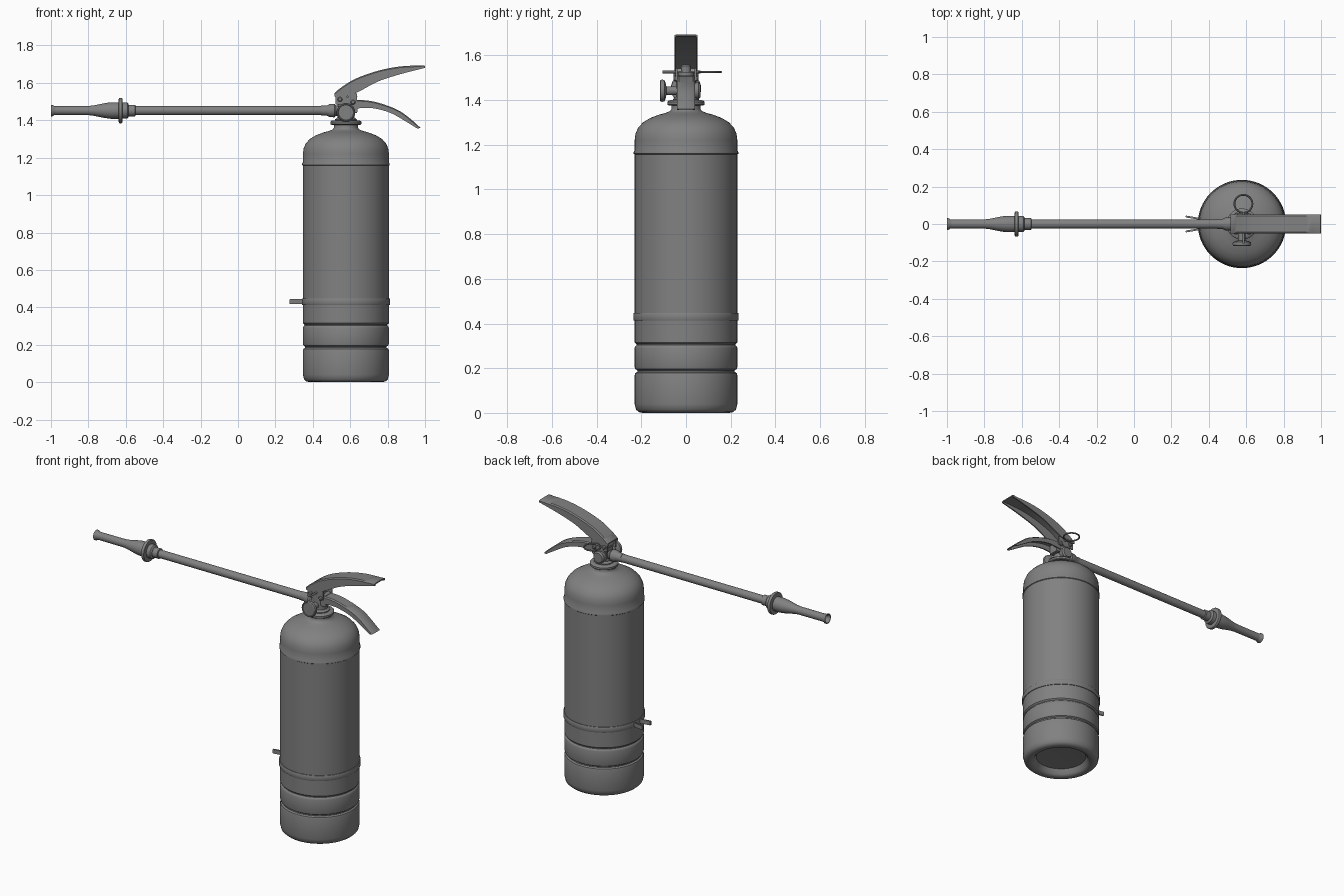
import bpy, bmesh, math
from mathutils import Matrix, Vector

CX = 0.577   # cylinder axis in x
HZ = 1.452   # hose height

grey = bpy.data.materials.new("mid grey")
grey.diffuse_color = (0.22, 0.22, 0.22, 1)


def finish(bm, name, angle=35):
    bmesh.ops.remove_doubles(bm, verts=bm.verts, dist=1e-5)
    bmesh.ops.recalc_face_normals(bm, faces=bm.faces)
    me = bpy.data.meshes.new(name)
    bm.to_mesh(me)
    bm.free()
    me.materials.append(grey)
    ob = bpy.data.objects.new(name, me)
    bpy.context.collection.objects.link(ob)
    bpy.ops.object.select_all(action='DESELECT')
    ob.select_set(True)
    bpy.context.view_layer.objects.active = ob
    bpy.ops.object.shade_smooth_by_angle(angle=math.radians(angle))
    return ob


def lathe(name, profile, origin, axis='Z', seg=32):
    """Revolve (radius, distance) points about an axis through origin."""
    rot = Vector((0, 0, 1)).rotation_difference(
        {'X': Vector((1, 0, 0)), 'Y': Vector((0, 1, 0)), 'Z': Vector((0, 0, 1))}[axis])
    mat = Matrix.Translation(origin) @ rot.to_matrix().to_4x4()
    bm = bmesh.new()
    rings = []
    for r, h in profile:
        n = seg if r > 0 else 1
        rings.append([bm.verts.new(mat @ Vector((r * math.cos(2 * math.pi * i / seg),
                      r * math.sin(2 * math.pi * i / seg), h))) for i in range(n)])
    for a, b in zip(rings, rings[1:]):
        for i in range(seg):
            j = (i + 1) % seg
            quad = [a[i % len(a)], a[j % len(a)], b[j % len(b)], b[i % len(b)]]
            bm.faces.new(list(dict.fromkeys(quad)))
    return finish(bm, name)


def box(name, x, y, z, bevel=0.004):
    bm = bmesh.new()
    bmesh.ops.create_cube(bm, size=1)
    for v in bm.verts:
        v.co = [lo + (c + 0.5) * (hi - lo) for c, (lo, hi) in zip(v.co, (x, y, z))]
    bmesh.ops.bevel(bm, geom=bm.edges, offset=bevel, segments=2, affect='EDGES')
    return finish(bm, name)


def smooth_path(pts, steps=5):
    """Catmull-Rom curve through points."""
    p = [Vector(q) for q in pts]
    p = [2 * p[0] - p[1]] + p + [2 * p[-1] - p[-2]]
    out = []
    for i in range(1, len(p) - 2):
        for s in range(steps):
            t = s / steps
            a, b, c, d = p[i - 1:i + 3]
            out.append(0.5 * (2 * b + (c - a) * t + (2 * a - 5 * b + 4 * c - d) * t * t
                              + (3 * b - a - 3 * c + d) * t ** 3))
    return out + [p[-2]]


def lever(name, top, bottom, half, wall=0.008):
    """Pressed channel, open underneath; top and bottom are matched side outlines in x, z."""
    bm = bmesh.new()
    sections = []
    for t, b in zip(smooth_path(top), smooth_path(bottom)):
        skin = t.lerp(b, min(0.5, wall / (t - b).length))
        inn, bev = half - wall, half - 0.008
        shoulder = t.lerp(b, min(0.25, 0.006 / (t - b).length))
        side = [(half, shoulder), (half, b), (inn, b), (inn, skin)]
        ring = [(-bev, t), (bev, t)] + side + [(-y, q) for y, q in reversed(side)]
        sections.append([bm.verts.new((q.x, y, q.y)) for y, q in ring])
    for a, b in zip(sections, sections[1:]):
        for i in range(len(a)):
            j = (i + 1) % len(a)
            bm.faces.new((a[i], a[j], b[j], b[i]))
    for s in (sections[0], sections[-1]):
        bm.faces.new(s)
    return finish(bm, name)


# Pressure cylinder: recessed base, two pressed grooves, shoulder bead and dome
lathe("cylinder", [
    (0, 0.05), (0.15, 0.04), (0.165, 0.012), (0.175, 0.003), (0.195, 0), (0.212, 0.004), (0.224, 0.015),
    (0.23, 0.04), (0.23, 0.168), (0.227, 0.178), (0.218, 0.184), (0.218, 0.19), (0.227, 0.196),
    (0.23, 0.206), (0.23, 0.29), (0.227, 0.298), (0.221, 0.303), (0.221, 0.308), (0.227, 0.312),
    (0.23, 0.316), (0.23, 1.157), (0.234, 1.16), (0.234, 1.168), (0.23, 1.175), (0.23, 1.22),
    (0.226, 1.25), (0.214, 1.277), (0.193, 1.3), (0.16, 1.32), (0.12, 1.335), (0.09, 1.343),
    (0.07, 1.352), (0.065, 1.36), (0.065, 1.378), (0, 1.378)], (CX, 0, 0), seg=64)

# Holding strap with a splayed two-prong clip
lathe("strap", [(0.228, 0.413), (0.234, 0.413), (0.236, 0.417), (0.236, 0.443),
                (0.234, 0.447), (0.228, 0.447), (0.228, 0.413)], (CX, 0, 0), seg=64)
for s in (-1, 1):
    clip = box("strap_clip", (0.275, 0.36), (-0.005, 0.005), (0.417, 0.445), 0.002)
    for v in clip.data.vertices:
        v.co.y += s * (0.026 + (0.36 - v.co.x) * 0.17)

# Neck collar and valve body
lathe("neck_collar", [(0, 1.376), (0.078, 1.376), (0.083, 1.38), (0.083, 1.392), (0.078, 1.397),
                      (0.066, 1.4), (0, 1.4)], (CX, 0, 0))
lathe("valve_body", [(0, 1.39), (0.058, 1.39), (0.058, 1.405), (0.045, 1.415), (0.045, 1.5),
                     (0.036, 1.51), (0.036, 1.525), (0, 1.525)], (CX, 0, 0))
lathe("valve_plunger", [(0, 1.5), (0.022, 1.5), (0.022, 1.552), (0.014, 1.56), (0, 1.56)], (CX, 0, 0))
box("valve_block", (0.535, 0.64), (-0.034, 0.034), (1.44, 1.51))

# Pressure gauge on the front, plug on the back
lathe("gauge", [(0, -0.113), (0.04, -0.113), (0.043, -0.117), (0.048, -0.114), (0.05, -0.108),
                (0.048, -0.097), (0.035, -0.091), (0.02, -0.088), (0.02, -0.04), (0, -0.04)],
      (CX, 0, 1.442), 'Y')
lathe("back_plug", [(0, 0.03), (0.038, 0.03), (0.038, 0.055), (0.03, 0.064), (0, 0.064)],
      (CX, 0, 1.442), 'Y')

# Hinge cheeks, rivets and safety pin with pull ring
for s in (-1, 1):
    box("hinge_cheek", (0.52, 0.635), sorted((s * 0.038, s * 0.046)), (1.485, 1.545), 0.003)
for x, z in ((0.545, 1.512), (0.615, 1.497)):
    lathe("rivet", [(0, -0.055), (0.008, -0.055), (0.013, -0.05), (0.013, 0.05),
                    (0.008, 0.055), (0, 0.055)], (x, 0, z), 'Y', 16)
lathe("safety_pin", [(0, -0.105), (0.006, -0.105), (0.006, 0.065), (0, 0.065)], (0.585, 0, 1.526), 'Y', 12)
lathe("pull_ring", [(0.048 + 0.005 * math.cos(k * math.pi / 4), 0.005 * math.sin(k * math.pi / 4))
                    for k in range(9)], (0.585, 0.108, 1.526), 'Z', 32)

# Carry handle and squeeze lever
lever("upper_lever",
      [(0.515, 1.545), (0.555, 1.578), (0.63, 1.623), (0.75, 1.665), (0.87, 1.688), (0.998, 1.694)],
      [(0.515, 1.528), (0.575, 1.528), (0.645, 1.553), (0.75, 1.608), (0.87, 1.647), (1.0, 1.68)], 0.052)
lever("lower_lever",
      [(0.61, 1.508), (0.69, 1.506), (0.77, 1.488), (0.86, 1.452), (0.925, 1.405), (0.975, 1.36)],
      [(0.61, 1.46), (0.69, 1.467), (0.755, 1.458), (0.825, 1.435), (0.9, 1.392), (0.96, 1.355)], 0.04)

# Hose and its coupling at the valve
lathe("hose", [(0, -0.58), (0.0245, -0.58), (0.0245, 0.49), (0, 0.49)], (0, 0, HZ), 'X')
lathe("hose_coupling", [(0, 0.445), (0.026, 0.445), (0.027, 0.475), (0.035, 0.49), (0.036, 0.515),
                        (0.028, 0.525), (0.028, 0.56), (0, 0.56)], (0, 0, HZ), 'X', 24)

# Discharge nozzle with hollow flared tip and grip flange
lathe("nozzle", [
    (0, -0.75), (0.014, -0.76), (0.018, -0.97), (0.026, -1.0), (0.031, -1.0), (0.031, -0.992),
    (0.025, -0.983), (0.024, -0.97), (0.0245, -0.8), (0.028, -0.77), (0.04, -0.71), (0.044, -0.68),
    (0.044, -0.64), (0.066, -0.637), (0.068, -0.634), (0.068, -0.622), (0.066, -0.619), (0.043, -0.617),
    (0.043, -0.592), (0.038, -0.587), (0.031, -0.585), (0.031, -0.55), (0.024, -0.547), (0, -0.547)],
      (0, 0, HZ), 'X')
